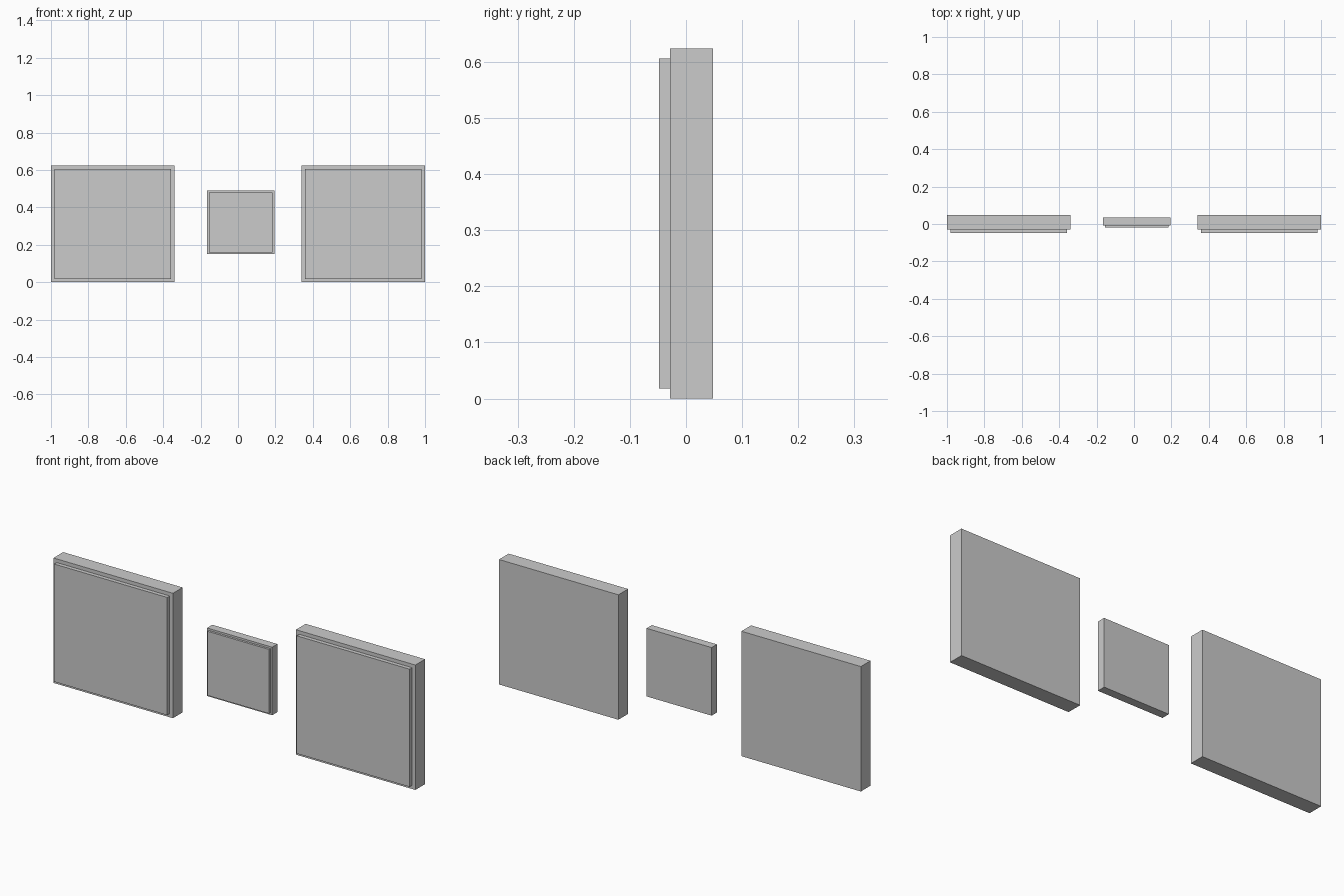
import bpy

if "Cube" in bpy.data.objects:
    bpy.data.objects.remove(bpy.data.objects["Cube"])


def box(name, x0, x1, y0, y1, z0, z1):
    bpy.ops.mesh.primitive_cube_add(
        size=1, location=((x0 + x1) / 2, (y0 + y1) / 2, (z0 + z1) / 2))
    ob = bpy.context.object
    ob.name = name
    ob.scale = (x1 - x0, y1 - y0, z1 - z0)
    bpy.ops.object.transform_apply(location=False, rotation=False, scale=True)
    return ob


def panel(name, x, z, back, s):
    """Backing slab with a thinner, slightly inset face plate on its front."""
    w, h, inset = 0.33 * s, 0.312 * s, 0.018 * s
    step = back - 0.0763 * s
    front = back - 0.0962 * s
    box(name + "_backing", x - w, x + w, step, back, z - h, z + h)
    box(name + "_face_plate", x - w + inset, x + w - inset, front, step,
        z - h + inset, z + h - inset)


# Two large outer panels
for label, side in (("left_panel", -1), ("right_panel", 1)):
    panel(label, side * 0.67, 0.312, 0.0481, 1.0)

# Small centre panel, a scaled copy
panel("centre_panel", 0.0145, 0.32, 0.0335, 0.545)
